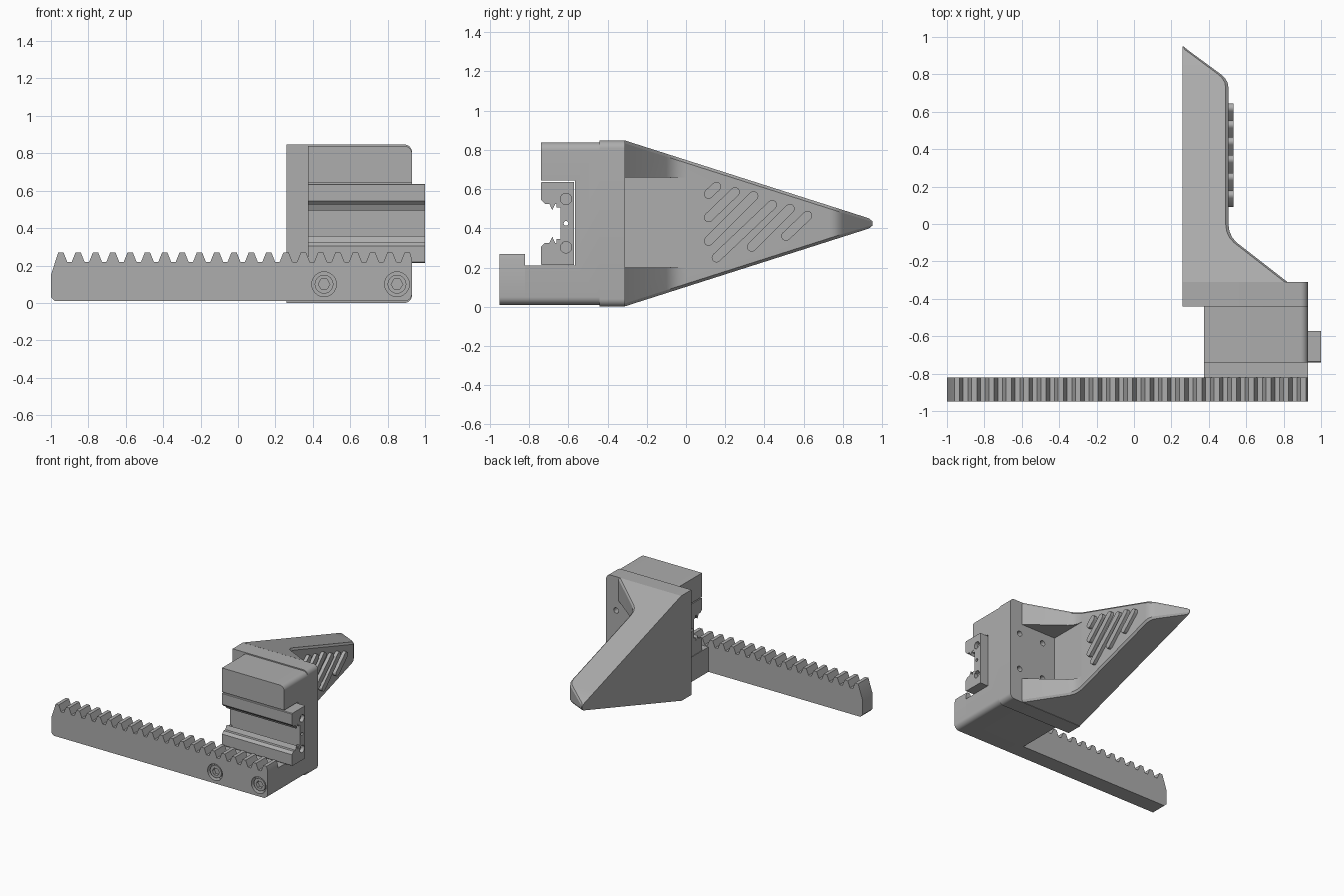
import bpy, bmesh, math

if "Cube" in bpy.data.objects:
    bpy.data.objects.remove(bpy.data.objects["Cube"])

grey = bpy.data.materials.new("plain grey")
grey.use_nodes = True
COLOUR = (0.42, 0.42, 0.42, 1)
grey.diffuse_color = COLOUR
grey.node_tree.nodes["Principled BSDF"].inputs["Base Color"].default_value = COLOUR

MID = 0.425  # height of the symmetry plane


def loft(name, rings):
    """Closed solid through rings of matching points."""
    bm = bmesh.new()
    rows = [[bm.verts.new(p) for p in ring] for ring in rings]
    n = len(rows[0])
    for a, b in zip(rows, rows[1:]):
        for i in range(n):
            j = (i + 1) % n
            bm.faces.new((a[i], a[j], b[j], b[i]))
    bm.faces.new(rows[0])
    bm.faces.new(rows[-1])
    bmesh.ops.recalc_face_normals(bm, faces=bm.faces)
    mesh = bpy.data.meshes.new(name)
    bm.to_mesh(mesh)
    bm.free()
    mesh.materials.append(grey)
    obj = bpy.data.objects.new(name, mesh)
    bpy.context.collection.objects.link(obj)
    return obj


def prism(name, pts, axis, lo, hi):
    """Extrude an (x, z) outline along y, or a (y, z) outline along x."""
    if axis == "y":
        return loft(name, [[(a, d, b) for a, b in pts] for d in (lo, hi)])
    return loft(name, [[(d, a, b) for a, b in pts] for d in (lo, hi)])


def rect(a0, b0, a1, b1):
    return [(a0, b0), (a1, b0), (a1, b1), (a0, b1)]


def disc(a, b, r, n=32):
    return [(a + r * math.cos(math.tau * i / n), b + r * math.sin(math.tau * i / n))
            for i in range(n)]


def arc(a, b, r, start, end, n=8):
    angles = [math.radians(start + (end - start) * i / n) for i in range(n + 1)]
    return [(a + r * math.cos(t), b + r * math.sin(t)) for t in angles]


def rounded_right(x0, z0, x1, z1, r):
    """Rectangle with its two right-hand corners rounded."""
    return ([(x0, z0)] + arc(x1 - r, z0 + r, r, -90, 0)
            + arc(x1 - r, z1 - r, r, 0, 90) + [(x0, z1)])


def cut(obj, cutter):
    mod = obj.modifiers.new("cut", "BOOLEAN")
    mod.operation = "DIFFERENCE"
    mod.solver = "EXACT"
    mod.object = cutter
    bpy.context.view_layer.objects.active = obj
    bpy.ops.object.modifier_apply(modifier=mod.name)
    bpy.data.objects.remove(cutter)


# Toothed rack
PITCH, TEETH = 0.0926, 21
outline = [(-1, 0.15)]
for i in range(TEETH):
    c = -0.947 + i * PITCH
    outline += [(c - 0.034, 0.22), (c - 0.014, 0.27), (c + 0.014, 0.27), (c + 0.034, 0.22)]
outline = outline[:1] + outline[2:-1] + [(0.93, 0.235)]
outline += arc(0.89, 0.05, 0.04, 0, -90) + [(-0.98, 0.01), (-1, 0.03)]
rack = prism("rack", outline, "y", -0.95, -0.82)

# Recessed socket screws in the rack
for side, x in (("right", 0.46), ("left", 0.85)):
    cut(rack, prism("cutter", disc(x, 0.1, 0.066), "y", -1, -0.9))
    screw = prism(side + "_screw", disc(x, 0.1, 0.05), "y", -0.94, -0.89)
    cut(screw, prism("cutter", disc(x, 0.1, 0.031, 6), "y", -1, -0.915))

# Carriage body with foot, upper jaw and rail slot
body = prism("carriage_body", rounded_right(0.375, 0.01, 0.93, 0.838, 0.04), "y", -0.82, -0.44)
slot = [(-0.9, 0.21), (-0.565, 0.21), (-0.565, 0.645), (-0.74, 0.645), (-0.74, 0.9), (-0.9, 0.9)]
cut(body, prism("cutter", slot, "x", 0.2, 1.1))

# Linear rail bearing with a ridged channel
half = [(-0.572, 0.212), (-0.735, 0.212), (-0.74, 0.207), (-0.74, 0.12), (-0.72, 0.1),
        (-0.697, 0.1), (-0.682, 0.068), (-0.667, 0.1), (-0.64, 0.1)]
channel = [(y, MID + z) for y, z in half] + [(y, MID - z) for y, z in reversed(half)]
bearing = prism("bearing_block", channel, "x", 0.375, 1.0)
for z, r, depth in ((0.55, 0.029, 0.97), (0.303, 0.029, 0.97), (MID, 0.012, 0.3)):
    cut(bearing, prism("cutter", disc(-0.612, z, r, 24), "x", depth, 1.1))
for x in (0.376, 0.979):
    for s in (-1, 1):
        prism("bearing_clip", rect(-0.66, MID + s * 0.08, -0.63, MID + s * 0.105),
              "x", x, x + 0.02)

# Mounting plate with bolt holes
plate = prism("mounting_plate", rounded_right(0.26, 0, 0.93, 0.847, 0.04), "y", -0.44, -0.31)
for x in (0.62, 0.84):
    for s in (-1, 1):
        cut(plate, prism("cutter", disc(x, MID + s * 0.15, 0.022, 20), "y", -0.37, -0.2))

# Tapered finger with chamfered outer edges
CH = 0.015
side = [(0.82, -0.31), (0.55, -0.1), (0.525, -0.072), (0.51, -0.038), (0.505, 0), (0.505, 0.73),
        (0.5, 0.757), (0.485, 0.782), (0.465, 0.8), (0.285, 0.932), (0.265, 0.95)]
rings = []
for x, y in side:
    h = 0.4225 - (y + 0.31) * 0.319 if y < 0.94 else 0.012
    c = min(CH, (x - 0.26) / 2, h / 2)
    rings.append([(0.26, y, MID - h), (x - c, y, MID - h), (x, y, MID - h + c),
                  (x, y, MID + h - c), (x - c, y, MID + h), (0.26, y, MID + h)])
finger = loft("finger", rings)
# Pocket between the two gussets
cut(finger, prism("cutter", rect(0.504, 0.2, 1, 0.66), "y", -0.4, 0.0))

# Diagonal grip ribs: ends as (y, z) pairs
ribs = [(0.115, 0.575, 0.155, 0.613), (0.115, 0.455, 0.25, 0.585),
        (0.115, 0.335, 0.345, 0.565), (0.155, 0.25, 0.44, 0.52),
        (0.335, 0.305, 0.53, 0.5), (0.51, 0.36, 0.62, 0.465)]
for y0, z0, y1, z1 in ribs:
    t = math.degrees(math.atan2(z1 - z0, y1 - y0))
    shape = arc(y1, z1, 0.024, t - 90, t + 90) + arc(y0, z0, 0.024, t + 90, t + 270)
    prism("grip_rib", shape, "x", 0.49, 0.532)

# Smooth the rounded corners, keep edges sharp
for obj in bpy.context.scene.objects:
    obj.select_set(obj.type == "MESH")
bpy.context.view_layer.objects.active = finger
bpy.ops.object.shade_smooth_by_angle(angle=math.radians(25))
